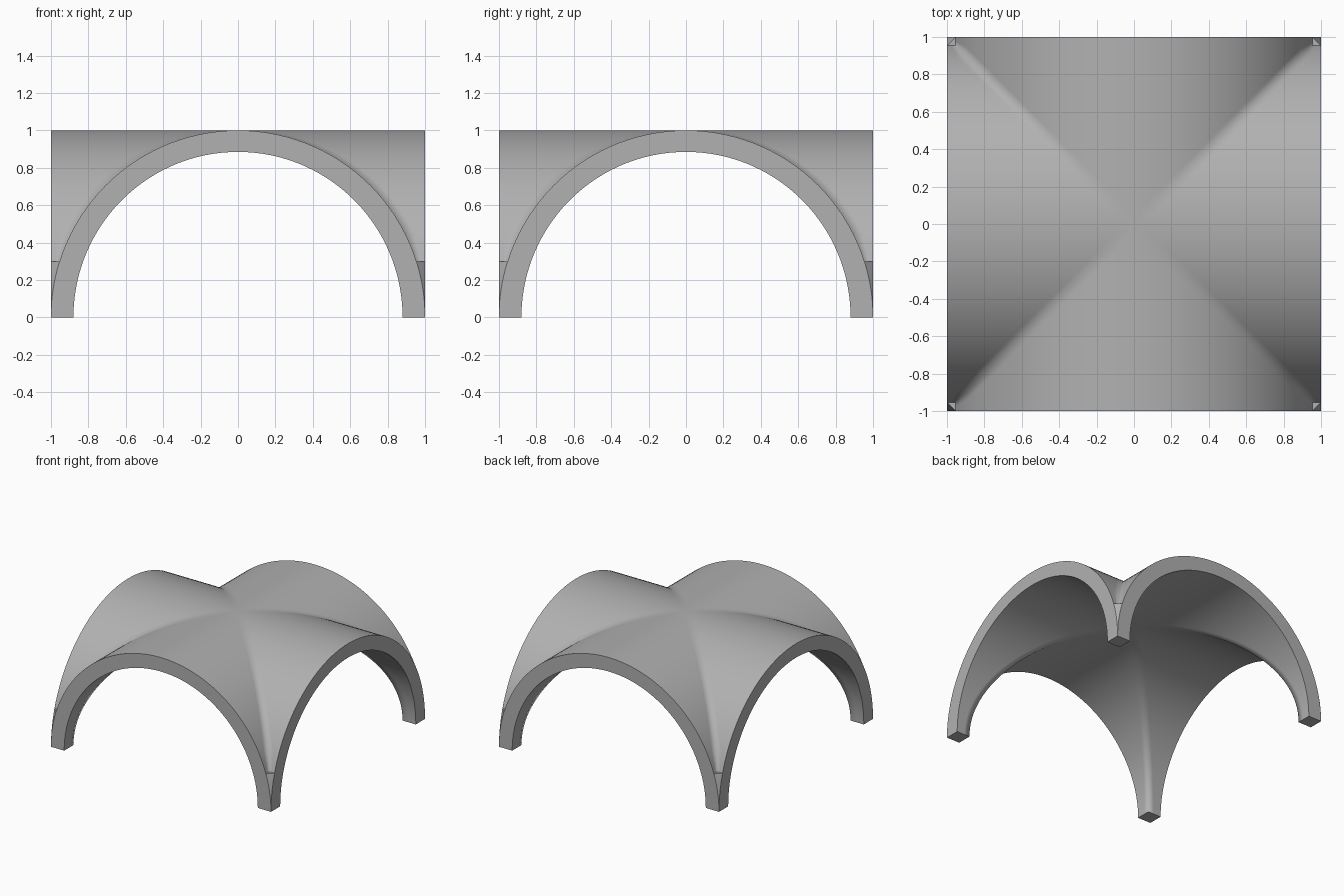
import bpy, bmesh
from math import sin, cos, acos, pi
from mathutils import Matrix, Vector

if "Cube" in bpy.data.objects:
    bpy.data.objects.remove(bpy.data.objects["Cube"])

HALF, INNER_HALF, INNER_TOP = 1.0, 0.88, 0.885   # outer radius, inner half span, inner crown
LEDGE_Z = 0.30                                  # height of the filled valley at each foot
SOFT = 0.05                                     # width of the soft shading along the groins
N_ARCH, N_FOOT, N_LEN = 48, 8, 6

a0 = acos(LEDGE_Z)
main = [-a0 + 2 * a0 * i / N_ARCH for i in range(N_ARCH + 1)]
foot = [a0 + (pi / 2 - a0) * i / N_FOOT for i in range(N_FOOT + 1)]
angles = [-a for a in reversed(foot[1:])] + main + foot[1:]

bm = bmesh.new()


def strip(rows, turn, smooth):
    """Bridge rows of points into quads, turned about z."""
    verts = [[bm.verts.new(turn @ Vector(p)) for p in r] for r in rows]
    for r, s in zip(verts, verts[1:]):
        for i in range(len(r) - 1):
            bm.faces.new((r[i], r[i + 1], s[i + 1], s[i])).smooth = smooth


def flat(points, turn):
    bm.faces.new([bm.verts.new(turn @ Vector(p)) for p in points]).smooth = False


def web(angle_list, half, top):
    """Quarter of a barrel: from the front arch back to the diagonals."""
    rows = []
    for a in angle_list:
        x, z = half * sin(a), top * cos(a)
        length = HALF - abs(x)
        soft = min(SOFT, length / 2)
        ys = [-HALF + (length - soft) * j / N_LEN for j in range(N_LEN + 1)] + [-abs(x)]
        rows.append([(x, y, z) for y in ys])
    return rows


for k in range(4):
    turn = Matrix.Rotation(k * pi / 2, 3, 'Z')
    # outer and inner vault surfaces
    strip(web(main, HALF, HALF), turn, True)
    strip(web(angles, INNER_HALF, INNER_TOP), turn, True)
    # flat arch face
    strip([[(sin(a), -1, cos(a)), (INNER_HALF * sin(a), -1, INNER_TOP * cos(a))]
           for a in angles], turn, False)
    # slanted fill in the valley above the foot, with its small ledge
    strip([[(sin(a), -1, cos(a)), (1, -sin(a), cos(a))] for a in foot], turn, False)
    s = sin(a0)
    flat([(s, -s, LEDGE_Z), (s, -1, LEDGE_Z), (1, -s, LEDGE_Z)], turn)
    # square foot
    h = INNER_HALF
    flat([(h, -h, 0), (h, -1, 0), (1, -1, 0), (1, -h, 0)], turn)

bmesh.ops.remove_doubles(bm, verts=bm.verts, dist=1e-5)
bmesh.ops.dissolve_degenerate(bm, edges=bm.edges, dist=1e-6)
bmesh.ops.recalc_face_normals(bm, faces=bm.faces)
# crisp borders round flat faces, soft valleys between the webs
for e in bm.edges:
    e.smooth = all(f.smooth for f in e.link_faces)

mesh = bpy.data.meshes.new("groin_vault")
bm.to_mesh(mesh)
bm.free()
vault = bpy.data.objects.new("groin_vault", mesh)
bpy.context.collection.objects.link(vault)

# dark grey stone
stone = bpy.data.materials.new("stone_grey")
stone.diffuse_color = (0.44, 0.44, 0.44, 1)
stone.use_nodes = True
stone.node_tree.nodes["Principled BSDF"].inputs["Base Color"].default_value = stone.diffuse_color
mesh.materials.append(stone)
